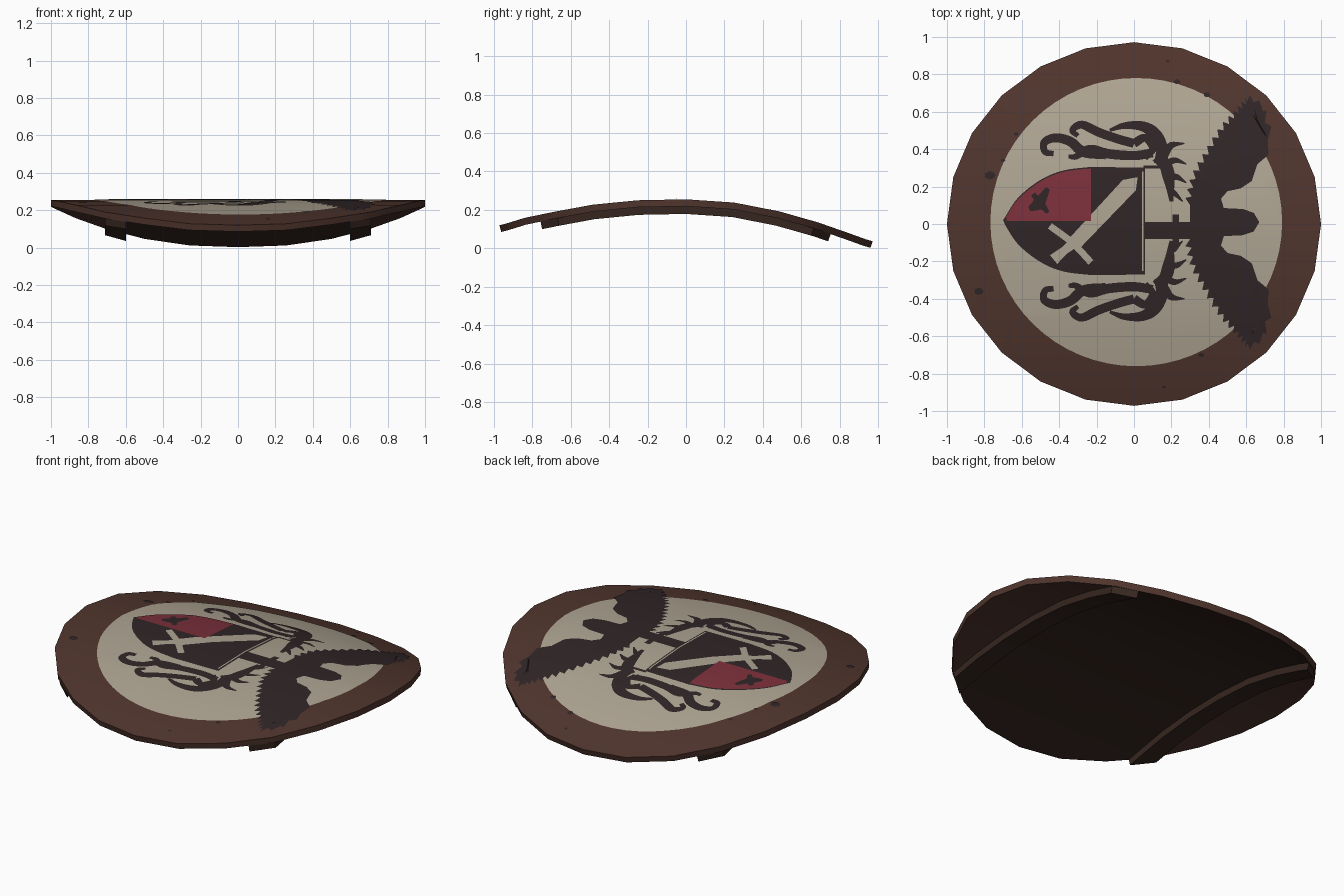
import bpy, bmesh, math
from mathutils import Vector

if "Cube" in bpy.data.objects:
    bpy.data.objects.remove(bpy.data.objects["Cube"])

# ---------- colours ----------
def material(name, rgb):
    lin = [((c / 255 + 0.055) / 1.055) ** 2.4 for c in rgb]
    m = bpy.data.materials.new(name)
    m.diffuse_color = (*lin, 1)
    m.use_nodes = True
    m.node_tree.nodes["Principled BSDF"].inputs["Base Color"].default_value = m.diffuse_color
    return m

BROWN = material("brown_leather", (80, 53, 45))
DARK = material("dark_brown_back", (54, 38, 32))
CREAM = material("cream_paint", (174, 164, 146))
BLACK = material("charcoal_paint", (48, 37, 39))
RED = material("red_paint", (124, 48, 59))

# ---------- curved profile along y, slightly tilted ----------
RY = 0.972
YS = [RY * math.sin(math.radians(a)) for a in (-90, -75, -60, -45, -30, -15, 0, 15, 30, 45, 60, 75, 90)]
# heights at every second angle step are shared by shield, straps and paint
ZS = [0.120, 0.128, 0.158, 0.190, 0.227, 0.250, 0.255, 0.238, 0.192, 0.135, 0.081, 0.046, 0.037]

def height(y):
    y = max(YS[0], min(YS[-1], y))
    for i in range(len(YS) - 1):
        if y <= YS[i + 1]:
            t = (y - YS[i]) / (YS[i + 1] - YS[i])
            return ZS[i] + t * (ZS[i + 1] - ZS[i])
    return ZS[-1]

def on_shield(x, y, d):
    """Point at distance d above the curved top surface."""
    a, b = max(YS[0], y - 0.09), min(YS[-1], y + 0.09)
    n = Vector((0, -(height(b) - height(a)) / (b - a), 1)).normalized()
    return Vector((x, y, height(y))) + n * d

# ---------- mesh helpers ----------
def flat_sheet(polys, x_cuts=()):
    """Flat polygons in plan, cut into strips along the profile."""
    bm = bmesh.new()
    for p in polys:
        bm.faces.new([bm.verts.new((x, y, 0)) for x, y in p])
    bm.normal_update()
    for f in bm.faces:
        if f.normal.z < 0:
            f.normal_flip()
    bmesh.ops.triangulate(bm, faces=bm.faces[:], ngon_method='EAR_CLIP')
    cuts = [((0, y, 0), (0, 1, 0)) for y in YS[1:-1]] + [((x, 0, 0), (1, 0, 0)) for x in x_cuts]
    for co, no in cuts:
        bmesh.ops.bisect_plane(bm, geom=bm.verts[:] + bm.edges[:] + bm.faces[:],
                               dist=1e-5, plane_co=co, plane_no=no)
    return bm

def finish(name, bm, mats, sharp=False):
    me = bpy.data.meshes.new(name)
    bm.to_mesh(me)
    bm.free()
    for m in mats:
        me.materials.append(m)
    ob = bpy.data.objects.new(name, me)
    bpy.context.collection.objects.link(ob)
    me.shade_smooth()
    if sharp:
        bpy.ops.object.select_all(action='DESELECT')
        ob.select_set(True)
        bpy.context.view_layer.objects.active = ob
        bpy.ops.object.shade_smooth_by_angle(angle=math.radians(35))
    return ob

def paint(name, polys, mat, d):
    """Thin painted layer lying on the shield."""
    bm = flat_sheet(polys)
    for v in bm.verts:
        v.co = on_shield(v.co.x, v.co.y, d)
    return finish(name, bm, [mat])

def slab(name, poly, top, bottom, mats, x_cuts=(), rule=None):
    """Solid curved plate between two distances from the top surface."""
    bm = flat_sheet([poly], x_cuts)
    faces, rim = bm.faces[:], [e for e in bm.edges if e.is_boundary]
    low = {v: bm.verts.new(on_shield(v.co.x, v.co.y, bottom)) for v in bm.verts[:]}
    for f in faces:
        g = bm.faces.new([low[v] for v in reversed(f.verts)])
        if rule:
            g.material_index = rule(f.calc_center_median())
    for e in rim:
        a, b = e.verts
        bm.faces.new((a, b, low[b], low[a]))
    for v in low:
        v.co = on_shield(v.co.x, v.co.y, top)
    bmesh.ops.recalc_face_normals(bm, faces=bm.faces[:])
    return finish(name, bm, mats, True)

def smooth(pts, n=5):
    """Catmull-Rom curve through the points."""
    p = [Vector(q) for q in pts]
    p = [2 * p[0] - p[1]] + p + [2 * p[-1] - p[-2]]
    out = []
    for a, b, c, d in zip(p, p[1:], p[2:], p[3:]):
        for i in range(n):
            t = i / n
            out.append(0.5 * (2 * b + (c - a) * t + (2 * a - 5 * b + 4 * c - d) * t * t
                              + (3 * b - a - 3 * c + d) * t ** 3))
    return out + [p[-2]]

def stroke(pts, w0, w1, w2):
    """Brush stroke as quads; half widths at start, middle and end."""
    c, sides = smooth(pts), []
    for i, q in enumerate(c):
        t = i / (len(c) - 1)
        w = w0 + (w1 - w0) * 2 * t if t < 0.5 else w1 + (w2 - w1) * (2 * t - 1)
        d = (c[min(i + 1, len(c) - 1)] - c[max(i - 1, 0)]).normalized()
        n = Vector((-d.y, d.x)) * w
        sides.append((q + n, q - n))
    return [[a[0], a[1], b[1], b[0]] for a, b in zip(sides, sides[1:])]

def ellipse(cx, cy, rx, ry, n):
    return [(cx + rx * math.cos(2 * math.pi * i / n), cy + ry * math.sin(2 * math.pi * i / n)) for i in range(n)]

def mirror(polys, c=0.015):
    return polys + [[(x, 2 * c - y) for x, y in p] for p in polys]

# ---------- shield body and back straps ----------
slab("shield_body", ellipse(0, 0, 1, RY, 24), 0, -0.036, [BROWN, DARK], (-0.655, 0.655),
     lambda c: 1 if abs(c.x) < 0.655 else 0)
for side, s in (("left", -1), ("right", 1)):
    band = [(s * 0.60, -0.765), (s * 0.71, -0.675), (s * 0.71, 0.675), (s * 0.60, 0.765)]
    slab("back_strap_" + side, band, -0.03, -0.076, [DARK])

# ---------- painted field ----------
paint("cream_field", [ellipse(0.012, 0.01, 0.78, 0.77, 64)], CREAM, 0.002)

# ---------- small crest with red quarter, bird and sword ----------
arc = [Vector((x, y)) for x, y in smooth([(-0.70, 0.02), (-0.62, 0.14), (-0.50, 0.235), (-0.38, 0.285), (-0.23, 0.305)])]
lower = [(p.x, 0.04 - p.y - 0.008) for p in reversed(arc[1:])]
paint("crest", [[(0.06, -0.27), (0.06, 0.30)] + [tuple(p) for p in reversed(arc)] + lower[::-1]], BLACK, 0.004)
quarter = [(-0.23, 0.015)] + [(-0.23, 0.295)] + [(p.x, p.y - 0.008) for p in reversed(arc[1:-1])] + [(-0.68, 0.015)]
paint("red_quarter", [quarter], RED, 0.006)
paint("small_bird", stroke([(-0.56, 0.08), (-0.51, 0.11), (-0.46, 0.19)], 0.012, 0.035, 0.012)
      + stroke([(-0.54, 0.16), (-0.50, 0.11), (-0.46, 0.06)], 0.012, 0.022, 0.01), BLACK, 0.008)
paint("sword", [[(-0.345, -0.075), (-0.06, 0.235), (0.02, 0.25), (0.01, 0.18), (-0.285, -0.125)]]
      + stroke([(-0.45, -0.01), (-0.33, -0.10), (-0.23, -0.205)], 0.018, 0.018, 0.018)
      + stroke([(-0.43, -0.19), (-0.37, -0.14), (-0.31, -0.09)], 0.03, 0.022, 0.03), CREAM, 0.006)
paint("crest_edge_line", [[(0.042, -0.25), (0.05, -0.25), (0.05, 0.28), (0.042, 0.28)]], CREAM, 0.006)

# ---------- link between crest and winged beast ----------
paint("link_bar", [[(0.05, -0.08), (0.32, -0.08), (0.32, 0.01), (0.05, 0.01)],
                   [(0.05, 0.295), (0.17, 0.295), (0.17, 0.312), (0.05, 0.312)],
                   [(0.205, -0.12), (0.24, -0.12), (0.24, 0.05), (0.205, 0.05)]], BLACK, 0.004)

# ---------- scrollwork, mirrored on both sides of the crest ----------
scrolls = []
for path, w in (
    ([(-0.43, 0.375), (-0.475, 0.385), (-0.48, 0.435), (-0.42, 0.46), (-0.34, 0.44), (-0.27, 0.385), (-0.15, 0.375)], (0.014, 0.024, 0.03)),
    ([(-0.35, 0.36), (-0.31, 0.36), (-0.24, 0.40), (-0.14, 0.375), (0.00, 0.365), (0.10, 0.38)], (0.010, 0.026, 0.024)),
    ([(-0.30, 0.47), (-0.33, 0.50), (-0.28, 0.53), (-0.19, 0.49), (-0.09, 0.455), (0.00, 0.43)], (0.012, 0.024, 0.024)),
    ([(-0.13, 0.50), (-0.05, 0.525), (0.05, 0.52), (0.12, 0.47), (0.15, 0.39), (0.14, 0.32)], (0.008, 0.032, 0.035)),
    ([(0.00, 0.43), (0.06, 0.46), (0.10, 0.40), (0.06, 0.35)], (0.024, 0.020, 0.014)),
    ([(0.12, 0.36), (0.17, 0.31), (0.19, 0.22), (0.20, 0.12)], (0.030, 0.035, 0.010)),
    ([(0.16, 0.37), (0.20, 0.42), (0.27, 0.43)], (0.025, 0.018, 0.003)),
    ([(0.17, 0.32), (0.22, 0.34), (0.28, 0.32)], (0.020, 0.016, 0.003)),
    ([(0.19, 0.25), (0.23, 0.25), (0.28, 0.22)], (0.020, 0.016, 0.003)),
    ([(0.19, 0.18), (0.22, 0.16), (0.26, 0.12)], (0.018, 0.014, 0.003)),
):
    scrolls += stroke(path, *w)
paint("scrollwork", mirror(scrolls), BLACK, 0.004)

# ---------- winged beast: serrated wing, mirrored ----------
edge = smooth([(0.30, 0.10), (0.33, 0.24), (0.40, 0.37), (0.48, 0.50), (0.56, 0.59), (0.62, 0.66)], 3)
wing = [(0.30, 0.01)]
for a, b in zip(edge, edge[1:]):
    d = (b - a).normalized()
    tip = (a + b) / 2 + Vector((-d.y, d.x)) * 0.032 + d * 0.01
    wing += [tuple(a), tuple(tip)]
wing += [(0.60, 0.64), (0.62, 0.69), (0.64, 0.65), (0.67, 0.66), (0.69, 0.60), (0.71, 0.61), (0.70, 0.54),
         (0.735, 0.52), (0.715, 0.45), (0.72, 0.37), (0.66, 0.32), (0.63, 0.23), (0.57, 0.19),
         (0.50, 0.175), (0.465, 0.135), (0.48, 0.085), (0.58, 0.08), (0.64, 0.06), (0.67, 0.01)]
paint("winged_beast", mirror([wing], 0.01), BLACK, 0.004)

# ---------- worn spots on the rim ----------
spots = [(-0.77, 0.26, 0.030), (-0.83, -0.36, 0.026), (0.39, 0.69, 0.018), (0.23, 0.76, 0.018),
         (0.36, -0.70, 0.016), (-0.63, 0.48, 0.012), (-0.70, 0.34, 0.012), (0.18, 0.87, 0.010), (0.16, -0.87, 0.010)]
paint("worn_spots", [ellipse(x, y, r, r * 0.75, 7) for x, y, r in spots], BLACK, 0.004)
